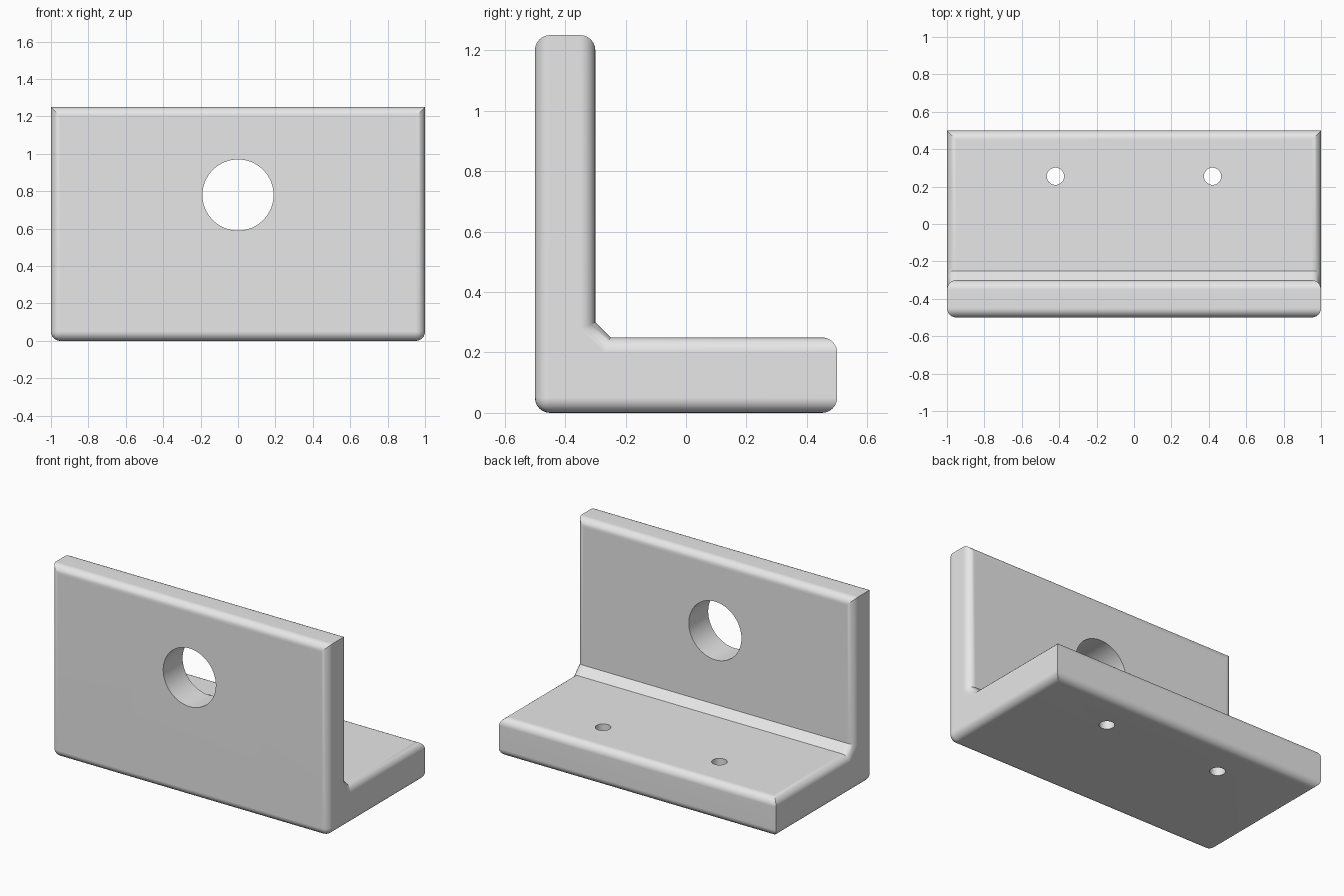
import bpy, bmesh, math
from mathutils import Vector

cube = bpy.data.objects.get("Cube")
if cube:
    bpy.data.objects.remove(cube, do_unlink=True)

grey = bpy.data.materials.new("light grey")
grey.use_nodes = True
grey.diffuse_color = (0.8, 0.8, 0.8, 1)
grey.node_tree.nodes["Principled BSDF"].inputs["Base Color"].default_value = (0.8, 0.8, 0.8, 1)


def add_object(name, bm):
    mesh = bpy.data.meshes.new(name)
    bm.to_mesh(mesh)
    bm.free()
    mesh.materials.append(grey)
    obj = bpy.data.objects.new(name, mesh)
    bpy.context.collection.objects.link(obj)
    return obj


# L-shaped profile with a small chamfer in the inner corner, extruded along x
HEIGHT, BACK = 1.25, 0.5
profile = [(-0.5, 0), (BACK, 0), (BACK, 0.25), (-0.25, 0.25),
           (-0.3, 0.3), (-0.3, HEIGHT), (-0.5, HEIGHT)]
bm = bmesh.new()
face = bm.faces.new([bm.verts.new((-1, y, z)) for y, z in profile])
extruded = bmesh.ops.extrude_face_region(bm, geom=[face])["geom"]
bmesh.ops.translate(bm, vec=(2, 0, 0),
                    verts=[v for v in extruded if isinstance(v, bmesh.types.BMVert)])
bmesh.ops.recalc_face_normals(bm, faces=bm.faces)


# Round every outer edge except the short end edges of the two flanges
def is_rounded(edge):
    a, b = (v.co for v in edge.verts)
    if abs(a.x - b.x) > 1:
        return edge.is_convex
    on_top = min(a.z, b.z) > HEIGHT - 0.01
    on_back = min(a.y, b.y) > BACK - 0.01
    return not (on_top or on_back)


bmesh.ops.bevel(bm, geom=[e for e in bm.edges if is_rounded(e)], affect='EDGES',
                offset=0.05, segments=6, profile=0.5, clamp_overlap=False)
bracket = add_object("angle_bracket", bm)
bpy.context.view_layer.objects.active = bracket
bracket.select_set(True)


# Drilled holes
def drill(name, centre, radius, axis, depth):
    bm = bmesh.new()
    bmesh.ops.create_cone(bm, cap_ends=True, segments=64, radius1=radius,
                          radius2=radius, depth=depth)
    turn = Vector((0, 0, 1)).rotation_difference(Vector(axis)).to_matrix()
    bmesh.ops.rotate(bm, cent=(0, 0, 0), matrix=turn, verts=bm.verts)
    bmesh.ops.translate(bm, vec=centre, verts=bm.verts)
    cutter = add_object(name, bm)
    cutter.hide_render = True
    mod = bracket.modifiers.new(name, 'BOOLEAN')
    mod.operation = 'DIFFERENCE'
    mod.solver = 'EXACT'
    mod.object = cutter
    bpy.ops.object.modifier_apply(modifier=mod.name)
    bpy.data.objects.remove(cutter, do_unlink=True)


drill("large_hole", (0, -0.4, 0.78), 0.19, (0, 1, 0), 0.4)
for side in (-1, 1):
    drill("screw_hole", (side * 0.42, 0.255, 0.12), 0.046, (0, 0, 1), 0.6)

# Smooth rounded edges, flat broad faces
bpy.ops.object.shade_smooth_by_angle(angle=math.radians(30))
weighted = bracket.modifiers.new("weighted_normals", 'WEIGHTED_NORMAL')
weighted.keep_sharp = True
